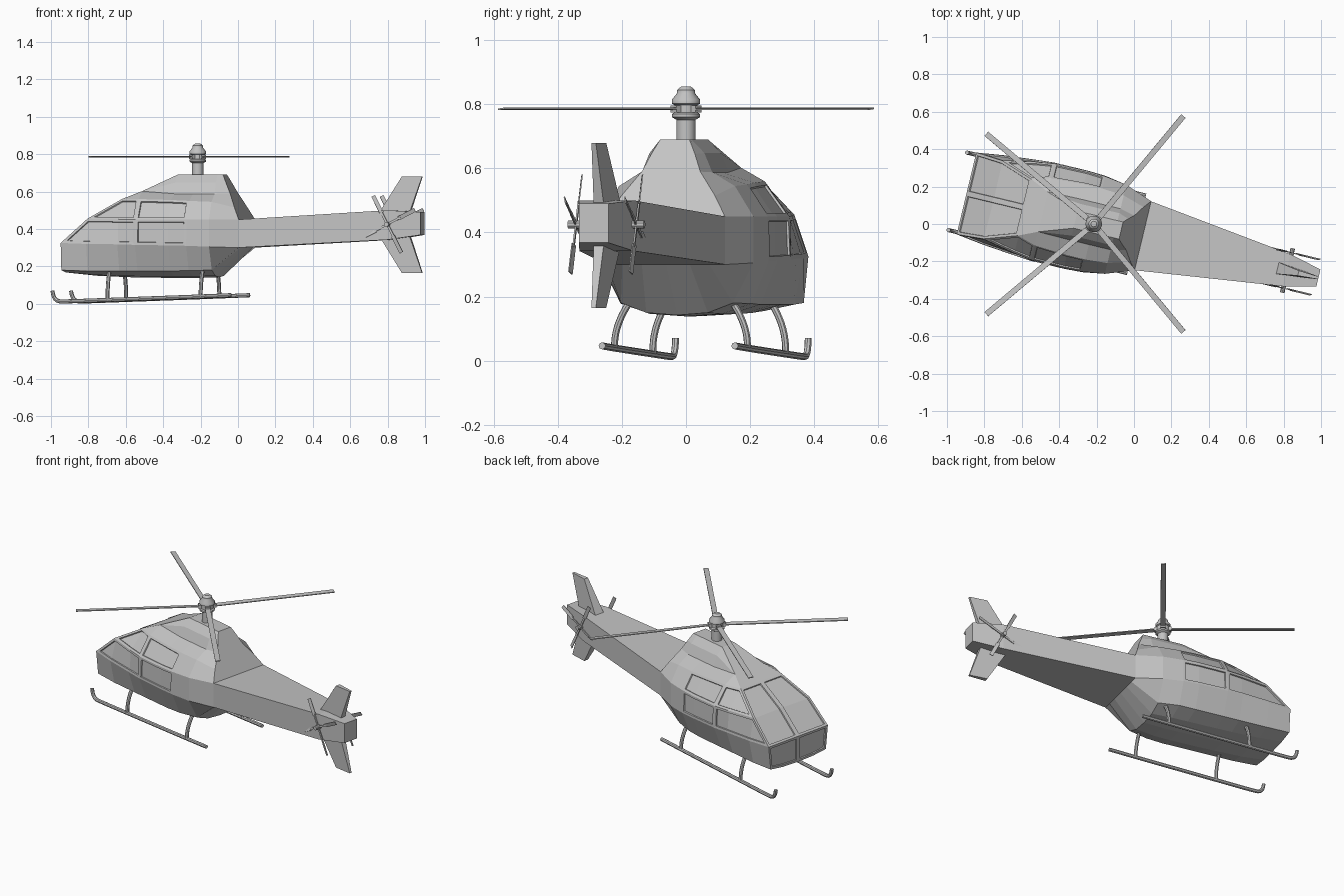
import bpy
import bmesh
from math import radians, cos, sin, pi
from mathutils import Matrix, Vector

cube = bpy.data.objects.get("Cube")
if cube:
    bpy.data.objects.remove(cube)

# One paint for the whole aircraft
grey = bpy.data.materials.new("plain grey")
grey.use_nodes = True
grey.diffuse_color = (0.55, 0.55, 0.55, 1)
grey.node_tree.nodes["Principled BSDF"].inputs["Base Color"].default_value = grey.diffuse_color

# Local frame: x runs to the tail, y to the side, origin under the mast
PLACE = Matrix.Translation((-0.215, 0, 0)) @ Matrix.Rotation(radians(-13.5), 4, 'Z')


def finish(obj, smooth=False):
    obj.data.materials.clear()
    obj.data.materials.append(grey)
    obj.matrix_world = PLACE
    if smooth:
        bpy.ops.object.select_all(action='DESELECT')
        obj.select_set(True)
        bpy.context.view_layer.objects.active = obj
        bpy.ops.object.shade_smooth_by_angle(angle=radians(40))
    return obj


def from_bmesh(name, bm, smooth=False):
    bmesh.ops.recalc_face_normals(bm, faces=bm.faces[:])
    mesh = bpy.data.meshes.new(name)
    bm.to_mesh(mesh)
    bm.free()
    obj = bpy.data.objects.new(name, mesh)
    bpy.context.collection.objects.link(obj)
    return finish(obj, smooth)


def loft(bm, rings):
    """Closed rings joined in order, capped at both ends."""
    loops = [[bm.verts.new(p) for p in ring] for ring in rings]
    for a, b in zip(loops, loops[1:]):
        for k in range(len(a)):
            n = (k + 1) % len(a)
            bm.faces.new((a[k], a[n], b[n], b[k]))
    bm.faces.new(loops[0][::-1])
    bm.faces.new(loops[-1])


def box(bm, size, matrix):
    bmesh.ops.create_cube(bm, size=1, matrix=matrix @ Matrix.Diagonal((*size, 1)))


def tube(name, points, radius, kind='POLY'):
    curve = bpy.data.curves.new(name, 'CURVE')
    curve.dimensions = '3D'
    curve.bevel_depth = radius
    curve.bevel_resolution = 2
    curve.use_fill_caps = True
    curve.resolution_u = 5
    spline = curve.splines.new(kind)
    spline.points.add(len(points) - 1)
    for p, co in zip(spline.points, points):
        p.co = (*co, 1)
    if kind == 'NURBS':
        spline.order_u = 3
        spline.use_endpoint_u = True
    obj = bpy.data.objects.new(name, curve)
    bpy.context.collection.objects.link(obj)
    bpy.ops.object.select_all(action='DESELECT')
    obj.select_set(True)
    bpy.context.view_layer.objects.active = obj
    bpy.ops.object.convert(target='MESH')
    return finish(bpy.context.object, True)


# Cabin: half cross-sections from keel to roof centre; short ones collapse upward
COLUMNS = 10
BELT, RAIL, ROOF = 3, 4, 8
COWL = [(0.113, 0.588), (0.088, 0.648), (0.047, 0.69)]


def section(u, keel, *side, rake=0.0):
    pts = [(0, keel), (side[0][0] * 0.55, keel + (side[0][1] - keel) * 0.2), *side]
    pts += [pts[-1]] * (COLUMNS - 1 - len(pts))
    pts.append((0, pts[-1][1]))
    return [(u - rake * max(0, z - 0.45), v, z) for v, z in pts]


sections = [
    section(-0.70, 0.165, (0.21, 0.18), (0.225, 0.325)),
    section(-0.555, 0.15, (0.215, 0.175), (0.245, 0.32), (0.215, 0.455)),
    section(-0.38, 0.142, (0.215, 0.175), (0.262, 0.318), (0.25, 0.452), (0.155, 0.56)),
    section(-0.28, 0.14, (0.215, 0.175), (0.27, 0.315), (0.265, 0.45), (0.185, 0.56), (0.11, 0.602)),
    section(-0.10, 0.138, (0.215, 0.175), (0.27, 0.312), (0.268, 0.45), (0.195, 0.555), *COWL),
    section(0.0, 0.138, (0.21, 0.178), (0.265, 0.31), (0.262, 0.45), (0.195, 0.55), *COWL),
    section(0.12, 0.142, (0.18, 0.18), (0.245, 0.305), (0.245, 0.45), (0.186, 0.545), *COWL),
    section(0.27, 0.30, (0.14, 0.30), (0.19, 0.30), (0.19, 0.45), (0.15, 0.515),
            (0.094, 0.59), (0.07, 0.645), (0.047, 0.69), rake=0.5),
]

bm = bmesh.new()
cache = {}


def vert(co):
    key = tuple(round(c, 4) for c in co)
    if key not in cache:
        cache[key] = bm.verts.new(co)
    return cache[key]


def face(points):
    verts = list(dict.fromkeys(vert(p) for p in points))
    return bm.faces.new(verts) if len(verts) > 2 else None


panels = {}
for i, (a, b) in enumerate(zip(sections, sections[1:])):
    for j in range(COLUMNS - 1):
        panels[i, j] = face((a[j], a[j + 1], b[j + 1], b[j]))
nose = face(sections[0][::-1])
tail_ring, centre = sections[-1], (0.27, 0, 0.45)
face(tail_ring[RAIL:] + [centre])
face(tail_ring[:RAIL + 1] + [centre])

# Windows and doors: framed panels sunk into the skin
groups = [
    [nose],
    [panels[0, ROOF], panels[1, ROOF]],
    [panels[i, BELT] for i in (0, 1, 2)],
    [panels[i, BELT] for i in (3, 4)],
    [panels[i, RAIL] for i in (1, 2)],
    [panels[i, RAIL] for i in (3, 4)],
]
for group in groups:
    bm.normal_update()
    bmesh.ops.inset_region(bm, faces=group, thickness=0.014, use_boundary=True, use_even_offset=True)
    bmesh.ops.inset_region(bm, faces=group, thickness=0.002, depth=-0.007,
                           use_boundary=True, use_even_offset=True)
bmesh.ops.mirror(bm, geom=bm.verts[:] + bm.edges[:] + bm.faces[:], merge_dist=0.0005, axis='Y')
from_bmesh("cabin", bm)

# Tail boom
bm = bmesh.new()
loft(bm, [[(u, -w, lo), (u, w, lo), (u, w, hi), (u, -w, hi)] for u, w, lo, hi in (
    (0.265, 0.19, 0.30, 0.45), (1.06, 0.088, 0.342, 0.5), (1.235, 0.047, 0.368, 0.49))])
from_bmesh("tail_boom", bm)

# Tail fins: tapered blades swept back above and below
for name, root, tip in (("upper_fin", 0.48, 0.68), ("lower_fin", 0.37, 0.165)):
    bm = bmesh.new()
    loft(bm, [[(f, -w, z), (r, -w * 0.5, z), (r, w * 0.5, z), (f, w, z)] for f, r, w, z in (
        (1.0, 1.165, 0.033, root), (1.125, 1.235, 0.014, tip))])
    from_bmesh(name, bm)

# Tail rotors, one on each side
for side, name in ((1, "left_tail_rotor"), (-1, "right_tail_rotor")):
    bm = bmesh.new()
    hub = Matrix.Translation((1.065, side * 0.097, 0.425))
    for k in range(4):
        spin = hub @ Matrix.Rotation(radians(-27 + 90 * k), 4, 'Y')
        box(bm, (0.012, 0.005, 0.08), spin @ Matrix.Translation((0, 0, 0.04)))
        box(bm, (0.022, 0.004, 0.1), spin @ Matrix.Translation((0, 0, 0.12)) @ Matrix.Rotation(0.3, 4, 'Z'))
    bmesh.ops.create_cone(bm, cap_ends=True, segments=10, radius1=0.013, radius2=0.013, depth=0.05,
                          matrix=hub @ Matrix.Rotation(pi / 2, 4, 'X'))
    from_bmesh(name, bm)

# Mast and hub, turned from a profile
profile = [(0.03, 0.67), (0.03, 0.752), (0.044, 0.76), (0.044, 0.77), (0.036, 0.775), (0.036, 0.798),
           (0.044, 0.802), (0.044, 0.815), (0.028, 0.835), (0.028, 0.845), (0.015, 0.856)]
bm = bmesh.new()
loft(bm, [[(r * cos(k * pi / 10), r * sin(k * pi / 10), z) for k in range(20)] for r, z in profile])
from_bmesh("rotor_mast", bm, True)

# Main rotor blades with root grips
bm = bmesh.new()
for angle in (50.3, 140, 220, 309.7):
    spin = Matrix.Translation((0, 0, 0.786)) @ Matrix.Rotation(radians(angle + 13.5), 4, 'Z')
    box(bm, (0.05, 0.03, 0.022), spin @ Matrix.Translation((0.025, 0, 0)))
    box(bm, (0.71, 0.03, 0.005), spin @ Matrix.Translation((0.395, 0, 0)) @ Matrix.Rotation(0.1, 4, 'X'))
from_bmesh("main_rotor_blades", bm)

# Landing skids and their bowed struts
for side, name in ((1, "left"), (-1, "right")):
    v = side * 0.213
    tube(name + "_skid", [(-0.748, v, 0.07), (-0.742, v, 0.012), (-0.66, v, 0.013),
                          (-0.6, v, 0.015), (0.1, v, 0.04), (0.235, v, 0.046)], 0.011, 'NURBS')
    for u, z, strut in ((-0.445, 0.02, "front"), (0.067, 0.038, "rear")):
        tube(f"{name}_{strut}_strut", [(u, v, z), (u, v * 1.02, 0.11), (u, v * 0.75, 0.19)], 0.011, 'NURBS')
